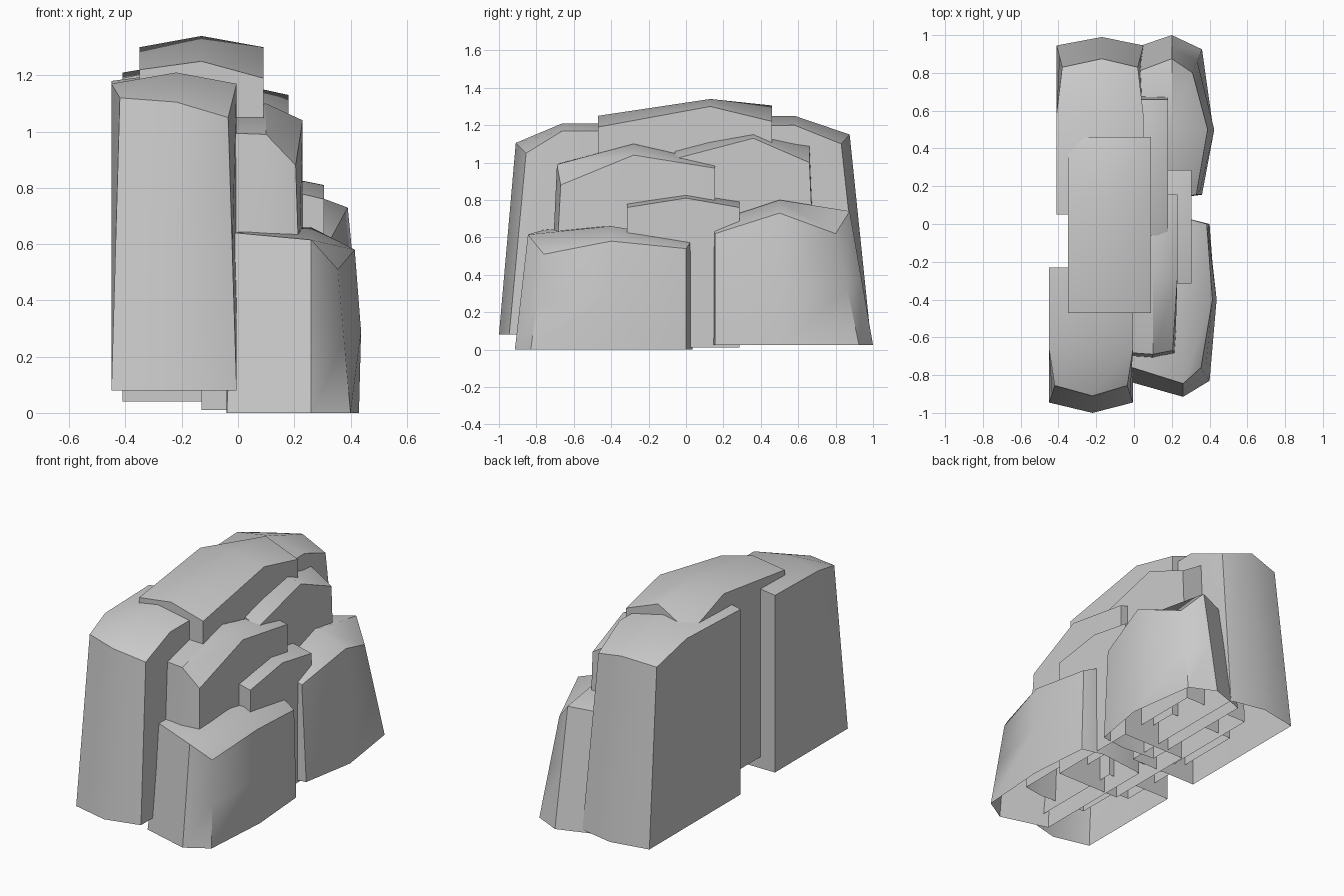
import bpy, bmesh, math

if "Cube" in bpy.data.objects:
    bpy.data.objects.remove(bpy.data.objects["Cube"])


def rock(name, x, y, z0, heights, bow=(0, 0, 0), inset=(0, 0, 0), pinch=0.0, bulge=0.0):
    """Open-bottomed boulder: tapered walls under a 3x3 domed top.
    bow / inset are given for the front, right and back sides."""
    def base(i, j):
        px = x[i] + (bow[1] if (i == 2 and j == 1) else 0)
        py = y[j]
        if i == 1:
            py += -bow[0] if j == 0 else bow[2] if j == 2 else 0
        return px, py

    def top(i, j):
        px, py = base(i, j)
        if i == 2:
            px -= inset[1]
        if j == 0:
            py += inset[0]
        if j == 2:
            py -= inset[2]
        if (j == 0 and inset[0]) or (j == 2 and inset[2]):
            px += pinch * (1 - i)
        return px, py, heights[j][i]

    loop = [(0, 0), (1, 0), (2, 0), (2, 1), (2, 2), (1, 2), (0, 2), (0, 1)]
    bm = bmesh.new()
    grid = {(i, j): bm.verts.new(top(i, j)) for i in range(3) for j in range(3)}
    low = [bm.verts.new((*base(*c), z0)) for c in loop]
    mid = []
    for c, v in zip(loop, low):
        p = (v.co + grid[c].co) / 2
        if c == (2, 1):
            p.x += bulge
        mid.append(bm.verts.new(p))
    high = [grid[c] for c in loop]
    for a, b in ((low, mid), (mid, high)):
        for k in range(8):
            n = (k + 1) % 8
            bm.faces.new((a[k], a[n], b[n], b[k]))
    for i in range(2):
        for j in range(2):
            bm.faces.new((grid[i, j], grid[i + 1, j], grid[i + 1, j + 1], grid[i, j + 1]))
    me = bpy.data.meshes.new(name)
    bm.to_mesh(me)
    bm.free()
    ob = bpy.data.objects.new(name, me)
    bpy.context.collection.objects.link(ob)
    bpy.ops.object.select_all(action='DESELECT')
    ob.select_set(True)
    bpy.context.view_layer.objects.active = ob
    bpy.ops.object.shade_smooth_by_angle(angle=math.radians(40))
    return ob


# Tall rocks along the left side
rock("tall_front_rock", (-0.45, -0.22, -0.005), (-0.945, -0.66, -0.23), 0.08,
     [(1.12, 1.105, 1.05), (1.17, 1.21, 1.17), (1.18, 1.21, 1.17)],
     bow=(0.055, 0, 0), inset=(0.09, 0, 0), pinch=0.03)
rock("tall_back_rock", (-0.41, -0.17, 0.05), (0.05, 0.58, 0.945), 0.04,
     [(1.19, 1.24, 1.19), (1.21, 1.25, 1.20), (1.12, 1.15, 1.10)],
     bow=(0, 0, 0.045), inset=(0, 0, 0.115), pinch=0.03)

# Summit rock
rock("summit_rock", (-0.35, -0.13, 0.09), (-0.47, 0.13, 0.46), 0.15,
     [(1.22, 1.25, 1.19), (1.30, 1.34, 1.30), (1.18, 1.305, 1.22)])

# Middle step rocks
rock("middle_front_rock", (-0.21, 0.10, 0.23), (-0.71, -0.28, 0.155), 0.12,
     [(1.0, 0.99, 0.88), (1.05, 1.10, 1.04), (0.95, 1.0, 0.97)],
     bow=(0.02, 0, 0), inset=(0.04, 0, 0), pinch=0.025)
rock("middle_back_rock", (-0.26, 0.02, 0.18), (-0.06, 0.36, 0.70), 0.12,
     [(1.04, 1.09, 1.02), (1.12, 1.165, 1.13), (1.04, 1.10, 1.0)],
     inset=(0, 0, 0.04))

# Low rocks along the right side
rock("low_front_rock", (-0.04, 0.26, 0.40), (-0.83, -0.40, 0.0), 0.0,
     [(0.64, 0.615, 0.51), (0.65, 0.66, 0.58), (0.57, 0.59, 0.54)],
     bow=(0.085, 0.03, 0.035), inset=(0.07, 0.015, 0), pinch=0.03, bulge=0.015)
rock("low_middle_rock", (-0.13, 0.18, 0.305), (-0.315, 0.0, 0.285), 0.01,
     [(0.76, 0.79, 0.76), (0.80, 0.835, 0.81), (0.75, 0.79, 0.76)])
rock("low_back_rock", (-0.02, 0.20, 0.36), (0.155, 0.50, 0.925), 0.025,
     [(0.66, 0.68, 0.62), (0.77, 0.80, 0.73), (0.72, 0.74, 0.62)],
     bow=(0.02, 0.06, 0.075), inset=(0, 0.03, 0.125), pinch=0.02, bulge=0.02)
